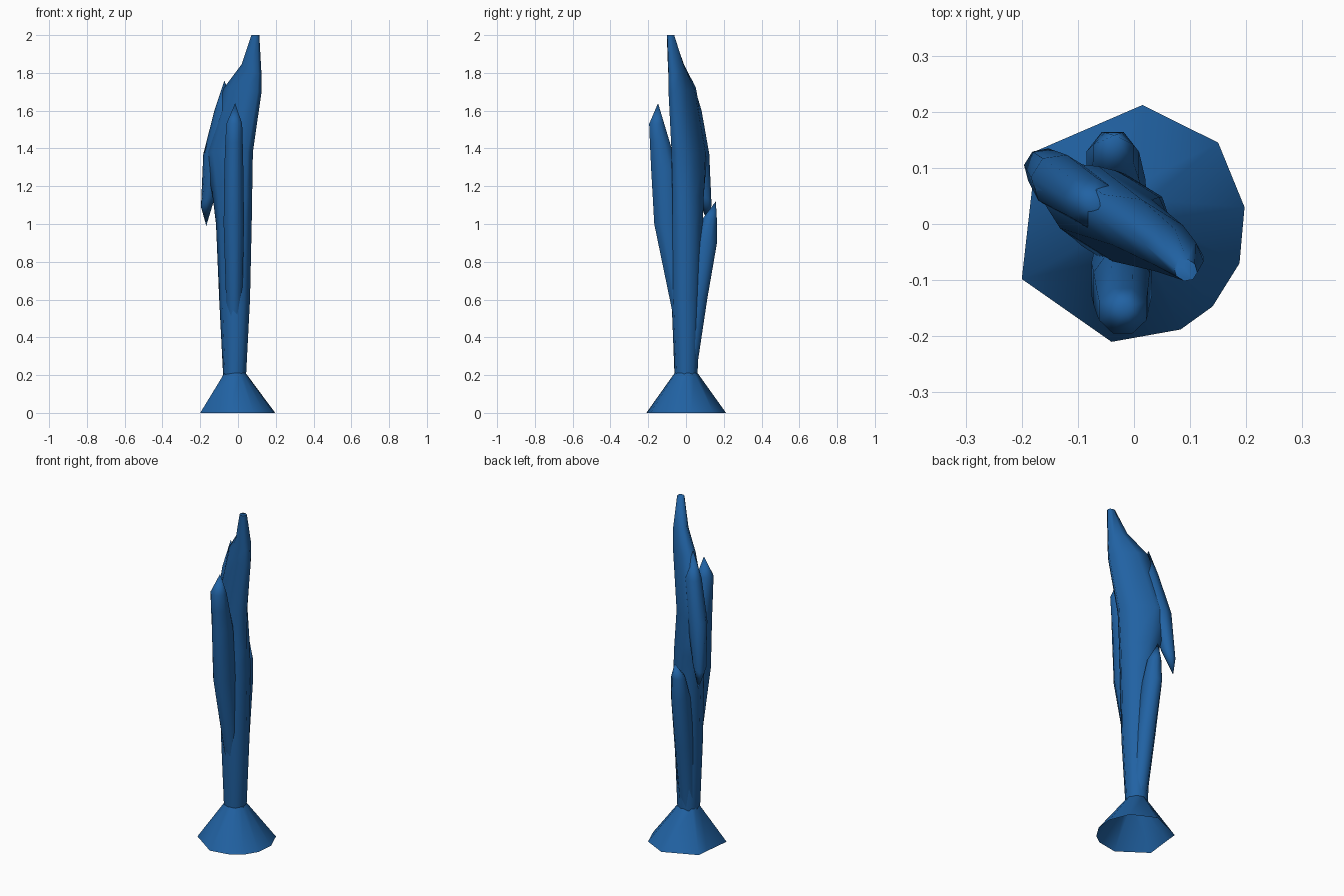
import bpy, bmesh, math

if "Cube" in bpy.data.objects:
    bpy.data.objects.remove(bpy.data.objects["Cube"])

blue = bpy.data.materials.new("blue")
blue.diffuse_color = (0.015, 0.122, 0.366, 1)
blue.use_nodes = True
blue.node_tree.nodes["Principled BSDF"].inputs["Base Color"].default_value = blue.diffuse_color


def ring(z, cx, cy, a, b, turn=-32, tilt=0, n=8):
    """Oval ring: long half-axis a at the given turn, tilt raises its long ends."""
    t = math.radians(turn)
    pts = []
    for i in range(n):
        p = 2 * math.pi * (i + 0.5) / n
        k = 1 / math.cos(math.pi / n)
        u, v = a * k * math.cos(p), b * k * math.sin(p)
        pts.append((cx + u * math.cos(t) - v * math.sin(t),
                    cy + u * math.sin(t) + v * math.cos(t), z + tilt * u))
    return pts


def loft(name, rings, tip=None, root=None, cap=False):
    bm = bmesh.new()
    loops = [[bm.verts.new(p) for p in r] for r in rings]
    n = len(loops[0])
    for lo, hi in zip(loops, loops[1:]):
        for i in range(n):
            j = (i + 1) % n
            bm.faces.new((lo[i], lo[j], hi[j], hi[i]))
    for point, loop in ((tip, loops[-1]), (root, loops[0])):
        if point:
            v = bm.verts.new(point)
            for i in range(n):
                bm.faces.new((loop[i], loop[(i + 1) % n], v))
    if cap:
        bm.faces.new(loops[-1])
    bmesh.ops.recalc_face_normals(bm, faces=bm.faces)
    me = bpy.data.meshes.new(name)
    bm.to_mesh(me)
    bm.free()
    ob = bpy.data.objects.new(name, me)
    bpy.context.collection.objects.link(ob)
    me.materials.append(blue)
    bpy.ops.object.select_all(action='DESELECT')
    ob.select_set(True)
    bpy.context.view_layer.objects.active = ob
    bpy.ops.object.shade_smooth_by_angle(angle=math.radians(75))
    return ob


# Flared hollow foot with an irregular rim
rim = [(0.197, 0.03), (0.15, 0.145), (0.015, 0.212), (-0.175, 0.13), (-0.182, 0.06),
       (-0.2, -0.098), (-0.04, -0.21), (0.083, -0.188), (0.14, -0.147), (0.188, -0.07)]
neck = []
for x, y in rim:
    t = math.atan2(y, x)
    neck.append((-0.018 + 0.06 * math.cos(t), 0.062 * math.sin(t), 0.21))
loft("foot", [[(x, y, 0) for x, y in rim], neck])

# Trunk, widening into a diagonal slab and narrowing to the tall tip
loft("trunk", [
    ring(0.20, -0.018, 0.0, 0.057, 0.057),
    ring(0.60, -0.018, 0.0, 0.078, 0.07),
    ring(1.00, -0.022, 0.005, 0.092, 0.075),
    ring(1.15, -0.03, 0.01, 0.105, 0.072),
    ring(1.38, -0.05, 0.018, 0.135, 0.065),
    ring(1.71, 0.025, -0.02, 0.105, 0.048, tilt=-0.1),
    ring(1.82, 0.072, -0.052, 0.052, 0.037, tilt=-0.5),
    ring(2.00, 0.092, -0.082, 0.02, 0.018),
], cap=True)

# Side lobe hanging down from the slab
loft("hanging_lobe", [
    ring(1.12, -0.158, 0.098, 0.036, 0.034, tilt=0.8),
    ring(1.37, -0.125, 0.07, 0.057, 0.048),
    ring(1.60, -0.07, 0.035, 0.054, 0.042),
], tip=(-0.072, 0.035, 1.76), root=(-0.168, 0.125, 0.99))

# Upright lobes on the front and back, fused deep into the trunk
loft("front_lobe", [
    ring(0.50, -0.02, -0.02, 0.04, 0.045, 0),
    ring(1.00, -0.022, -0.098, 0.054, 0.07, 0),
    ring(1.30, -0.022, -0.115, 0.05, 0.07, 0),
    ring(1.43, -0.021, -0.138, 0.046, 0.053, 0),
    ring(1.53, -0.02, -0.155, 0.042, 0.04, 0),
], tip=(-0.015, -0.148, 1.64))
loft("back_lobe", [
    ring(0.22, -0.02, 0.01, 0.045, 0.045, 0),
    ring(0.60, -0.03, 0.06, 0.05, 0.052, 0),
    ring(0.90, -0.038, 0.104, 0.047, 0.06, 0),
    ring(1.03, -0.037, 0.126, 0.036, 0.037, 0),
], tip=(-0.035, 0.158, 1.12))
